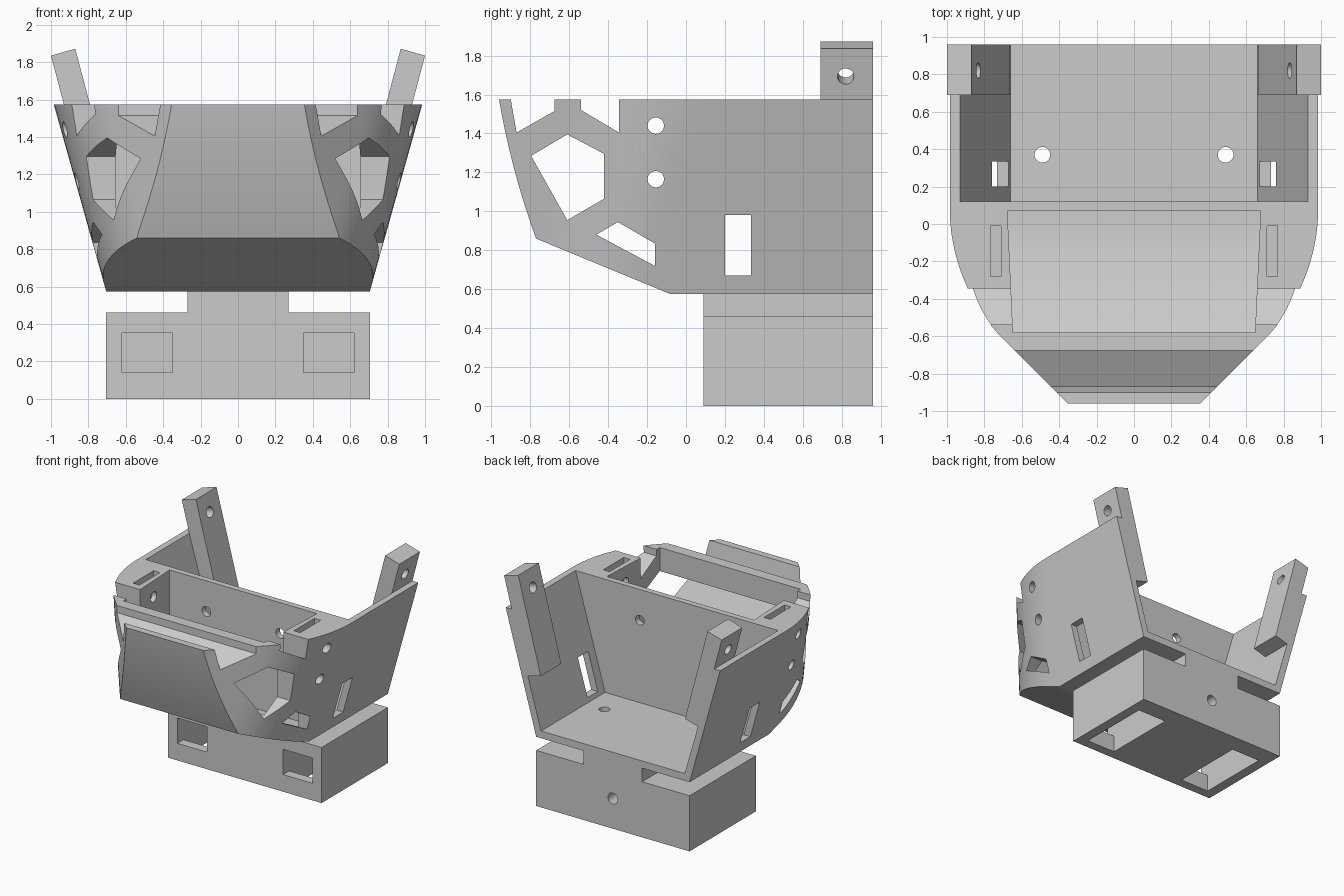
import bpy, bmesh, math
from mathutils import Matrix, Vector

old = bpy.data.objects.get("Cube")
if old:
    bpy.data.objects.remove(old, do_unlink=True)

grey = bpy.data.materials.new("plain_grey")
grey.use_nodes = True
GREY = (0.6, 0.6, 0.6, 1)
grey.diffuse_color = GREY
grey.node_tree.nodes["Principled BSDF"].inputs["Base Color"].default_value = GREY


def loft(name, ring_a, ring_b):
    """Closed solid between two matching rings."""
    bm = bmesh.new()
    a = [bm.verts.new(p) for p in ring_a]
    b = [bm.verts.new(p) for p in ring_b]
    bm.faces.new(a)
    bm.faces.new(b)
    for i in range(len(a)):
        j = (i + 1) % len(a)
        bm.faces.new((a[i], a[j], b[j], b[i]))
    bmesh.ops.recalc_face_normals(bm, faces=bm.faces)
    mesh = bpy.data.meshes.new(name)
    bm.to_mesh(mesh)
    bm.free()
    ob = bpy.data.objects.new(name, mesh)
    bpy.context.collection.objects.link(ob)
    mesh.materials.append(grey)
    return ob


def prism(name, pts, axis, lo, hi):
    """Profile extruded along x (points are y, z), y (x, z) or z (x, y)."""
    def ring(t):
        return [{"x": (t, u, v), "y": (u, t, v), "z": (u, v, t)}[axis] for u, v in pts]
    return loft(name, ring(lo), ring(hi))


def box(name, x, y, z):
    return prism(name, [(x[0], y[0]), (x[1], y[0]), (x[1], y[1]), (x[0], y[1])], "z", *z)


def rod(centre, r, direction, length):
    """Round cutter centred on a point."""
    q = Vector(direction).to_track_quat("Z", "Y").to_matrix().to_4x4()
    m = Matrix.Translation(centre) @ q
    turns = [math.tau * i / 32 for i in range(32)]
    ends = [[m @ Vector((r * math.cos(t), r * math.sin(t), h)) for t in turns]
            for h in (-length / 2, length / 2)]
    return loft("round_cutter", *ends)


def boolean(ob, cutter, op="DIFFERENCE"):
    cutter.hide_render = True
    mod = ob.modifiers.new("cut", "BOOLEAN")
    mod.operation, mod.solver, mod.object = op, "EXACT", cutter
    bpy.ops.object.select_all(action="DESELECT")
    bpy.context.view_layer.objects.active = ob
    ob.select_set(True)
    bpy.ops.object.modifier_apply(modifier=mod.name)
    bpy.data.objects.remove(cutter, do_unlink=True)


def finish(ob):
    bpy.ops.object.select_all(action="DESELECT")
    bpy.context.view_layer.objects.active = ob
    ob.select_set(True)
    bpy.ops.object.shade_smooth_by_angle(angle=math.radians(25))


TOP, FLOOR, SLOPE = 1.575, 0.635, 0.28


def plan_ring(z):
    """Leaning sides, rounded into upright diagonal corners."""
    w, r = 0.985 - SLOPE * (TOP - z), 1.0
    y0 = w - 1.315 + r * math.tan(math.pi / 8)
    half = [(w, 1.1)]
    for i in range(17):
        t = math.pi / 4 * i / 16
        half.append((w - r + r * math.cos(t), y0 - r * math.sin(t)))
    half.append((0.2, -1.115))
    return [(x, y, z) for x, y in half] + [(-x, y, z) for x, y in reversed(half)]


# Outer body: tapered plan trimmed by the side profile
body = loft("body_shell", plan_ring(0.5), plan_ring(1.7))
front = []
for i in range(13):
    t = i / 12
    front.append((-0.77 - 0.26 * t + 0.07 * t * t, 0.86 + (TOP - 0.86) * t))
side = [(0.96, TOP), (0.96, 0.575), (-0.08, 0.575)] + front
boolean(body, prism("side_profile", side, "x", -1.5, 1.5), "INTERSECT")

# Open rear bay with leaning inner walls
lip = 0.66 + SLOPE * 1.03 * (1.7 - FLOOR)
bay = [(-0.66, FLOOR), (0.66, FLOOR), (lip, 1.7), (-lip, 1.7)]
boolean(body, prism("rear_bay", bay, "y", 0.12, 1.2))

# Front bay, slightly narrower toward the front
well = prism("front_bay", [(0.07, FLOOR), (-0.16, FLOOR), (-0.58, 0.81), (-0.58, 1.7), (0.07, 1.7)],
             "x", -1, 1)
for v in well.data.vertices:
    v.co.x *= 0.677 + 0.046 * (v.co.y - 0.07)
boolean(body, well)

# Openings cut straight across: front groove, rim notch, pentagon, low window, side slot
across = [
    [(-0.92, 1.7), (-0.9, TOP), (-0.87, 1.405), (-0.675, 1.515), (-0.675, 1.7)],
    [(-0.345, 1.7), (-0.345, 1.405), (-0.538, 1.52), (-0.538, 1.7)],
    [(-0.795, 1.285), (-0.61, 1.395), (-0.42, 1.295), (-0.42, 1.065), (-0.61, 0.955)],
    [(-0.46, 0.88), (-0.35, 0.945), (-0.16, 0.835), (-0.16, 0.72)],
    [(0.2, 0.67), (0.335, 0.67), (0.335, 0.98), (0.2, 0.98)],
]
for pts in across:
    boolean(body, prism("cross_cutter", pts, "x", -1.5, 1.5))

# Side screw holes, nut slots, inner wall holes and floor holes
for z in (1.44, 1.165):
    boolean(body, rod((0, -0.155, z), 0.042, (1, 0, 0), 3))
for s in (-1, 1):
    boolean(body, box("nut_slot", sorted((s * 0.71, s * 0.768)), (-0.28, -0.01), (1.1, 1.7)))
    boolean(body, rod((s * 0.34, 0.1, 1.32), 0.04, (0, 1, 0), 0.2))
    boolean(body, rod((s * 0.49, 0.37, 0.6), 0.042, (0, 0, 1), 0.3))
finish(body)

# Base block with narrow neck
half = [(0.705, 0), (0.705, 0.462), (0.27, 0.462), (0.27, 0.575)]
base = prism("base_block", half + [(-x, z) for x, z in reversed(half)], "y", 0.09, 0.96)
for s in (-1, 1):
    xs = sorted((s * 0.35, s * 0.62))
    boolean(base, box("bottom_pocket", xs, (0.17, 0.8), (-0.1, 0.352)))
    boolean(base, box("front_window", xs, (0, 0.3), (0.142, 0.352)))
    boolean(base, rod((s * 0.49, 0.37, 0.4), 0.042, (0, 0, 1), 0.3))
boolean(base, rod((0, 0.96, 0.25), 0.045, (0, 1, 0), 0.5))
finish(base)

# Leaning rear posts against the inner walls
for s, label in ((1, "left"), (-1, "right")):
    pts = [(0.87, 1.872), (1.0, 1.835), (0.793, 1.055), (0.663, 1.09)]
    post = prism(label + "_post", [(s * x, z) for x, z in pts], "y", 0.69, 0.96)
    boolean(post, rod((s * 0.9, 0.82, 1.71), 0.042, (s, 0, -0.27), 0.5))
    finish(post)
